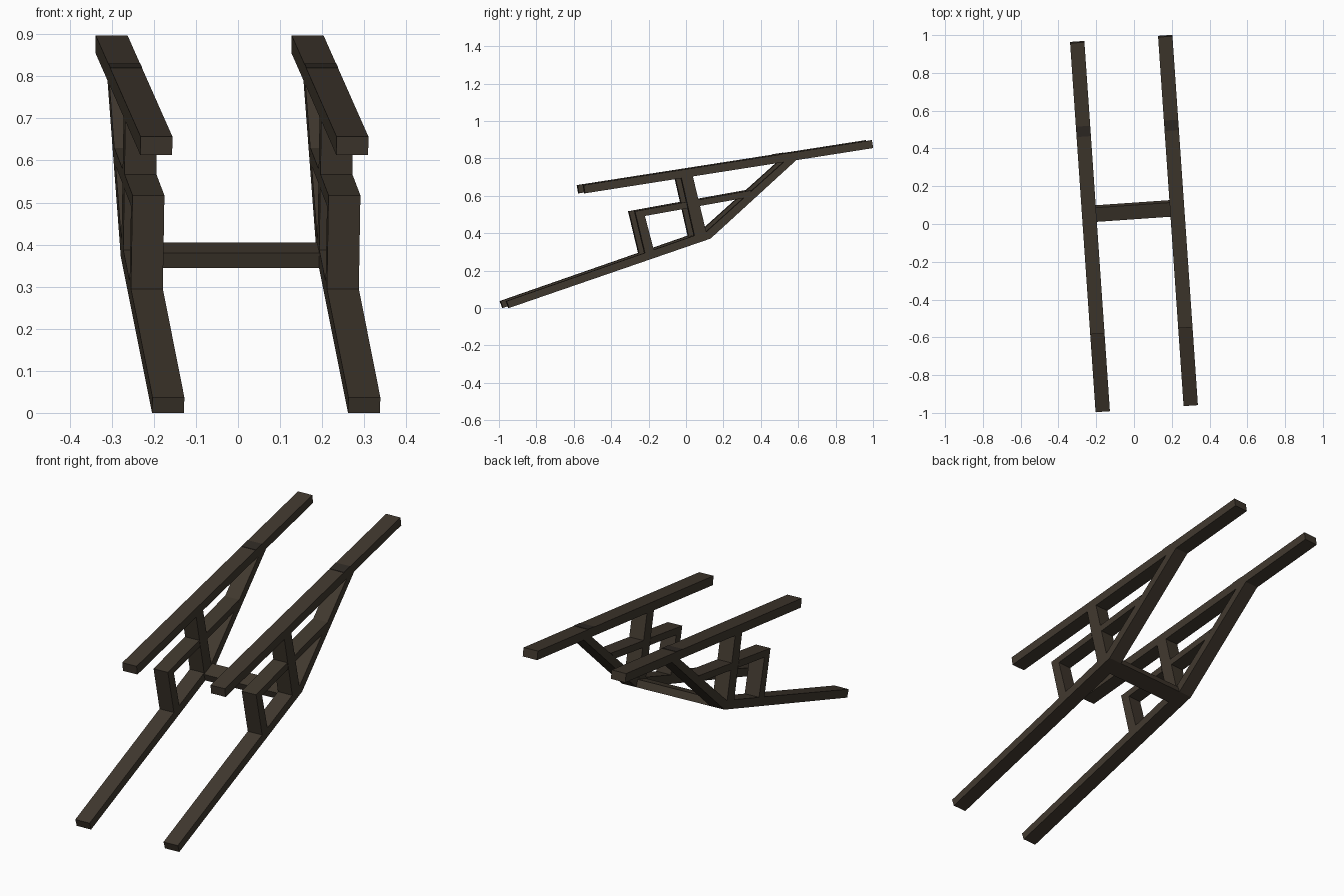
import bpy, bmesh
from math import radians, cos, sin
from mathutils import Matrix

if "Cube" in bpy.data.objects:
    bpy.data.objects.remove(bpy.data.objects["Cube"])

TURN = Matrix.Rotation(radians(3.95), 4, 'Z')   # whole stand is turned slightly
SIDE, HALF = 0.2335, 0.038                      # frame offset and half beam width


def material(name, rgb):
    m = bpy.data.materials.new(name)
    m.diffuse_color = (*rgb, 1)
    m.use_nodes = True
    m.node_tree.nodes["Principled BSDF"].inputs["Base Color"].default_value = m.diffuse_color
    return m


WOOD = material("dark brown wood", (0.051, 0.039, 0.027))
DARK = material("darker brown wood", (0.029, 0.023, 0.018))


def prism(name, profile, x0, x1, mat=WOOD):
    """Extrude a (y, z) profile from x0 to x1."""
    bm = bmesh.new()
    face = bm.faces.new([bm.verts.new((x0, y, z)) for y, z in profile])
    ext = bmesh.ops.extrude_face_region(bm, geom=[face])
    verts = [v for v in ext['geom'] if isinstance(v, bmesh.types.BMVert)]
    bmesh.ops.translate(bm, verts=verts, vec=(x1 - x0, 0, 0))
    bmesh.ops.recalc_face_normals(bm, faces=bm.faces)
    bm.transform(TURN)
    mesh = bpy.data.meshes.new(name)
    bm.to_mesh(mesh)
    bm.free()
    mesh.materials.append(mat)
    ob = bpy.data.objects.new(name, mesh)
    bpy.context.collection.objects.link(ob)
    return ob


def rail_top(y):
    return 0.657 + (y + 0.567) * 0.1553


# side profiles of the beams in one frame
BEAMS = {
    "lower_beam": [(-.967, 0), (.113, .371), (.093, .41), (-.98, .037)],
    "upper_beam": [(-.56, .613), (.985, .855), (.978, .897), (-.567, .657)],
    "rear_brace": [(.113, .371), (.573, .791), (.505, .780), (.093, .41)],
    "tall_post": [(.027, .386), (.089, .408), (.018, .704), (-.043, .694)],
    "short_post": [(-.237, .288), (-.19, .306), (-.239, .492), (-.292, .517)],
    "front_rail": [(-.292, .517), (-.239, .492), (-.009, .533), (-.016, .567)],
    "rear_rail": [(.053, .545), (.295, .588), (.335, .63), (.045, .578)],
}

for side, sx in (("left", -SIDE), ("right", SIDE)):
    for part, profile in BEAMS.items():
        prism(f"{side}_{part}", profile, sx - HALF, sx + HALF)
    # thin dark patch on top of the upper beam
    a, b = 0.48, 0.535
    patch = [(a, rail_top(a)), (b, rail_top(b)),
             (b, rail_top(b) + .002), (a, rail_top(a) + .002)]
    prism(f"{side}_beam_patch", patch, sx - HALF, sx + HALF, DARK)

# crossbar joining the frames near the knee
prism("crossbar", [(.037, .345), (.113, .371), (.1, .405), (.025, .38)],
      -SIDE + HALF, SIDE - HALF)
